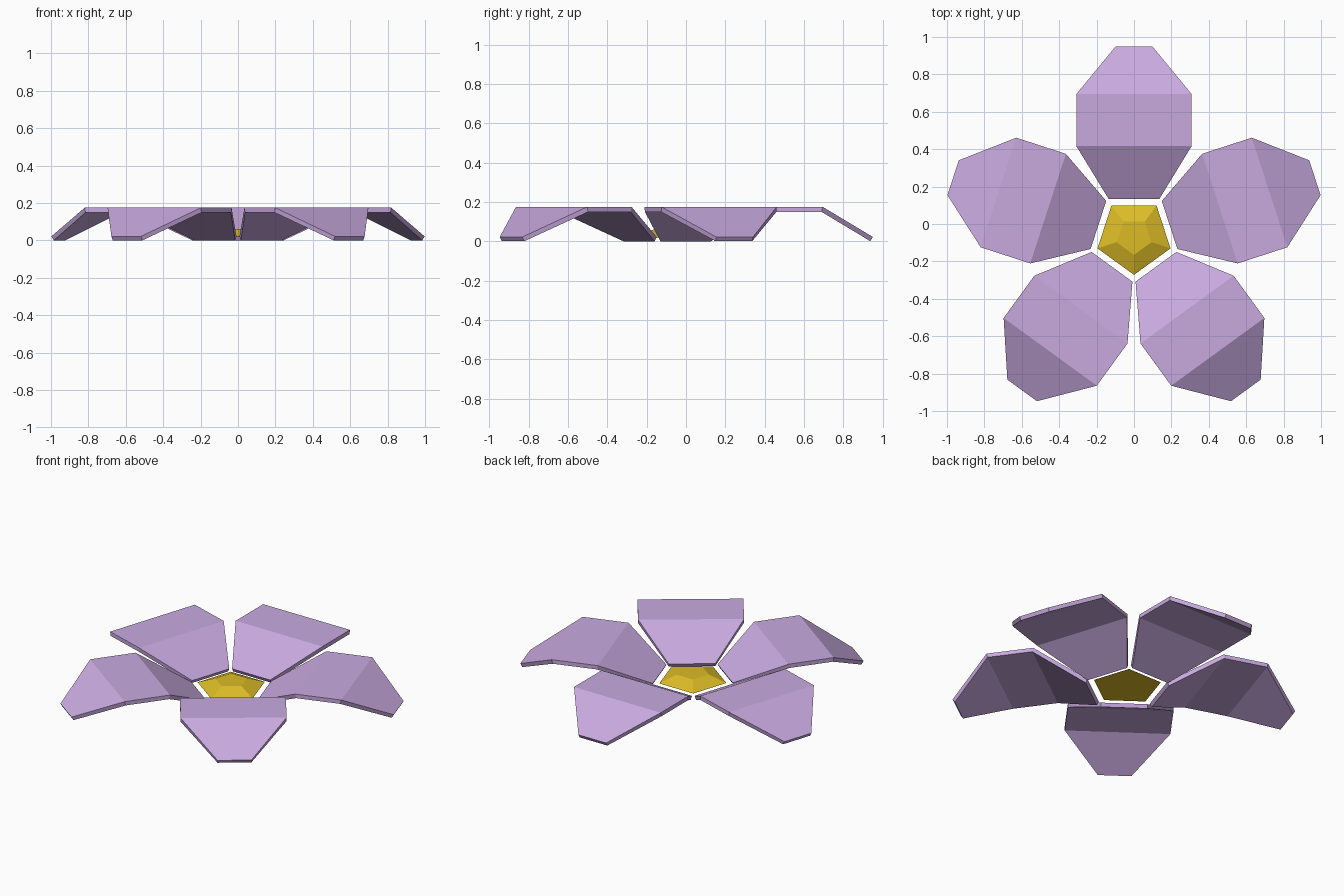
import bpy, math
from mathutils import Matrix, Vector

if "Cube" in bpy.data.objects:
    bpy.data.objects.remove(bpy.data.objects["Cube"])

CENTRE = Vector((0, -0.067, 0))


def material(name, color):
    m = bpy.data.materials.new(name)
    m.diffuse_color = color
    m.use_nodes = True
    m.node_tree.nodes["Principled BSDF"].inputs["Base Color"].default_value = m.diffuse_color
    return m


def add_object(name, verts, faces, mat):
    mesh = bpy.data.meshes.new(name)
    mesh.from_pydata(verts, [], faces)
    mesh.materials.append(mat)
    ob = bpy.data.objects.new(name, mesh)
    bpy.context.collection.objects.link(ob)
    return ob


lilac = material("petal_lilac", (0.58, 0.40, 0.74, 1))
gold = material("centre_gold", (0.72, 0.50, 0.02, 1))

# Petals: folded strip (radius, half width, height), thickened downwards
rows = [(0.200, 0.135, 0.022), (0.483, 0.308, 0.175),
        (0.762, 0.308, 0.175), (1.017, 0.098, 0.022)]
faces = [(2 * i, 2 * i + 1, 2 * i + 3, 2 * i + 2) for i in range(3)]
for k in range(5):
    rot = Matrix.Rotation(math.radians(72 * k), 3, 'Z')
    verts = [CENTRE + rot @ Vector((s * w, r, z))
             for r, w, z in rows for s in (-1, 1)]
    petal = add_object(f"petal_{k + 1}", verts, faces, lilac)
    shell = petal.modifiers.new("thickness", 'SOLIDIFY')
    shell.thickness = 0.025
    shell.offset = -1
    shell.use_even_offset = True

# Flower centre: low five-sided frustum with a corner towards the front
rings = [(0.205, 0.02), (0.098, 0.06)]
verts = []
for r, z in rings:
    for i in range(5):
        a = math.radians(-90 + 72 * i)
        verts.append(CENTRE + Vector((r * math.cos(a), r * math.sin(a), z)))
faces = [(i, (i + 1) % 5, (i + 1) % 5 + 5, i + 5) for i in range(5)]
faces += [(4, 3, 2, 1, 0), (5, 6, 7, 8, 9)]
add_object("flower_centre", verts, faces, gold)
